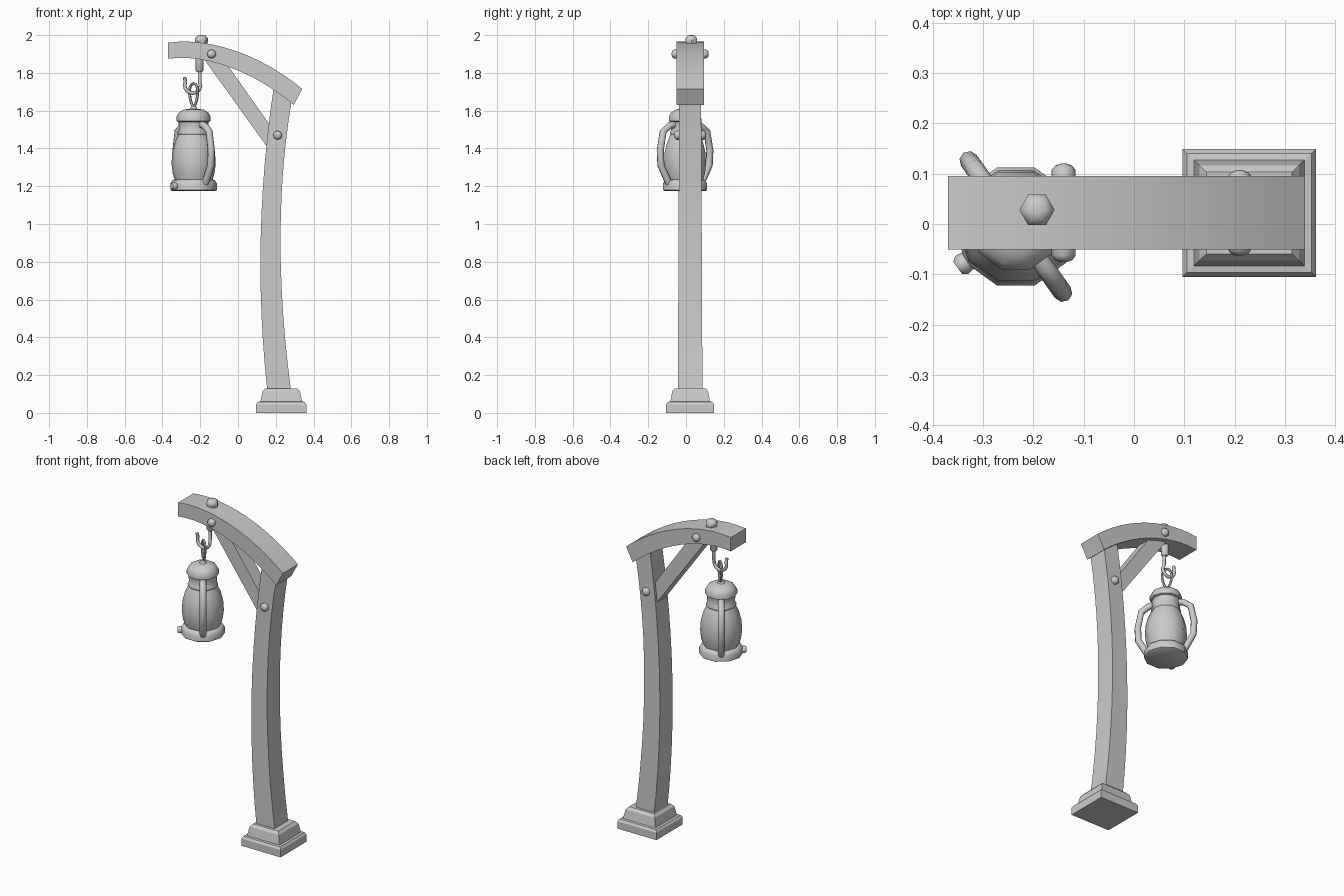
import bpy, bmesh, math
from mathutils import Vector, Matrix

cube = bpy.data.objects.get("Cube")
if cube:
    bpy.data.objects.remove(cube)

grey = bpy.data.materials.new("plain grey")
grey.use_nodes = True
grey.diffuse_color = (0.6, 0.6, 0.6, 1)
grey.node_tree.nodes["Principled BSDF"].inputs["Base Color"].default_value = (0.6, 0.6, 0.6, 1)

MID_Y = 0.022


def finish(name, bm, angle=35):
    bmesh.ops.recalc_face_normals(bm, faces=bm.faces)
    mesh = bpy.data.meshes.new(name)
    bm.to_mesh(mesh)
    bm.free()
    mesh.materials.append(grey)
    obj = bpy.data.objects.new(name, mesh)
    bpy.context.collection.objects.link(obj)
    bpy.ops.object.select_all(action='DESELECT')
    obj.select_set(True)
    bpy.context.view_layer.objects.active = obj
    bpy.ops.object.shade_smooth_by_angle(angle=math.radians(angle))
    return obj


def skin(name, rings, angle=35):
    """Join equal-sized rings of points and cap both ends."""
    bm = bmesh.new()
    loops = [[bm.verts.new(p) for p in ring] for ring in rings]
    n = len(loops[0])
    for a, b in zip(loops, loops[1:]):
        for i in range(n):
            j = (i + 1) % n
            bm.faces.new((a[i], a[j], b[j], b[i]))
    bm.faces.new(loops[0])
    bm.faces.new(loops[-1])
    return finish(name, bm, angle)


def smooth_path(points, steps):
    """Even samples of the polynomial through a few points."""
    pts = [Vector(p) for p in points]
    n = len(pts) - 1
    out = []
    for s in range(steps + 1):
        t = n * s / steps
        p = Vector((0, 0))
        for i, q in enumerate(pts):
            p += q * math.prod((t - j) / (i - j) for j in range(n + 1) if j != i)
        out.append(p)
    return out


def timber(name, side_a, side_b, half_widths, steps):
    """Curved square timber between two edge lines in the xz plane."""
    rings = []
    for k, (a, b) in enumerate(zip(smooth_path(side_a, steps), smooth_path(side_b, steps))):
        t = k / steps
        w = half_widths[0] * (1 - t) + half_widths[1] * t
        rings.append([(p.x, MID_Y + s * w, p.y) for p, s in ((a, -1), (b, -1), (b, 1), (a, 1))])
    return skin(name, rings)


def lathe(name, profile, sides, matrix, angle=50):
    """Turned solid from (radius, height) pairs."""
    rings = []
    for r, h in profile:
        rings.append([matrix @ Vector((r * math.cos(a), r * math.sin(a), h))
                      for a in (math.tau * i / sides for i in range(sides))])
    return skin(name, rings, angle)


def tube(name, points, radius, sides=8, cyclic=False):
    """Round bar along a path."""
    pts = [Vector(p) for p in points]
    curve = bpy.data.curves.new(name, 'CURVE')
    curve.dimensions = '3D'
    curve.bevel_depth = radius
    curve.bevel_resolution = sides // 2 - 2
    curve.use_fill_caps = True
    spline = curve.splines.new('POLY')
    spline.points.add(len(pts) - 1)
    for sp, p in zip(spline.points, pts):
        sp.co = (*p, 1)
    spline.use_cyclic_u = cyclic
    temp = bpy.data.objects.new(name + " path", curve)
    bpy.context.collection.objects.link(temp)
    bpy.context.view_layer.update()
    mesh = temp.evaluated_get(bpy.context.evaluated_depsgraph_get()).to_mesh()
    bm = bmesh.new()
    bm.from_mesh(mesh)
    bpy.data.objects.remove(temp)
    bmesh.ops.remove_doubles(bm, verts=bm.verts, dist=0.0001)
    return finish(name, bm, 50)


# Stepped foot
foot = [(0.133, 0), (0.133, 0.045), (0.124, 0.058), (0.11, 0.06), (0.099, 0.115), (0.085, 0.13)]
skin("foot", [[(0.229 + sx * r, MID_Y + sy * r * 0.955, z)
               for sx, sy in ((-1, -1), (1, -1), (1, 1), (-1, 1))] for r, z in foot], 10)

# Bowed post, arched beam and slanted brace
timber("post", [(0.155, 0.12), (0.12, 0.92), (0.19, 1.73)],
       [(0.28, 0.12), (0.225, 0.93), (0.285, 1.66)], (0.065, 0.058), 12)
timber("beam", [(-0.37, 1.96), (-0.135, 1.95), (0.11, 1.865), (0.34, 1.715)],
       [(-0.37, 1.875), (-0.15, 1.862), (0.08, 1.775), (0.295, 1.63)], (0.073, 0.073), 12)
timber("brace", [(-0.185, 1.88), (0.16, 1.4)], [(-0.075, 1.87), (0.2, 1.48)], (0.042, 0.042), 1)

# Round-headed bolts on both sides of the timbers
for label, x, z, reach in (("beam", -0.14, 1.9, 0.073), ("post", 0.21, 1.47, 0.06)):
    for side, sign in (("front", 1), ("back", -1)):
        m = Matrix.Translation((x, MID_Y, z)) @ Matrix.Rotation(sign * math.pi / 2, 4, 'X')
        lathe(f"{label}_bolt_{side}",
              [(0.024, reach - 0.01), (0.024, reach + 0.012), (0.017, reach + 0.021),
               (0.006, reach + 0.025)], 8, m)

# Hanger bolt through the beam
at_hanger = Matrix.Translation((-0.193, 0.028, 0))
lathe("hanger_cap", [(0.025, 1.94), (0.035, 1.965), (0.035, 1.983), (0.022, 1.997), (0.008, 2.0)],
      6, at_hanger)
lathe("hanger_collar", [(0.022, 1.88), (0.022, 1.815), (0.014, 1.805)], 8,
      Matrix.Translation((-0.204, 0.022, 0)))

# Hook, open towards the right
hook = [(-0.202, 0.02, 1.82), (-0.202, 0.018, 1.75)]
for i in range(10):
    a = math.radians(-5 - 22 * i)
    hook.append((-0.24 + 0.042 * math.cos(a), 0.01, 1.735 + 0.042 * math.sin(a)))
hook.append((-0.282, 0.005, 1.775))
tube("hook", hook, 0.0095)

# Teardrop ring carrying the lantern
ring = []
for i in range(16):
    a = math.tau * i / 16
    w = 0.026 * math.sin(a) * (1 + 0.35 * math.cos(a))
    ring.append((-0.235 + w * 0.8, 0.003 - w * 0.6, 1.682 + 0.062 * math.cos(a)))
tube("ring", ring, 0.0075, 6, True)

# Lantern body, turned as one shell
centre = Matrix.Translation((-0.235, -0.005, 0))
lathe("lantern_base", [(0.115, 1.175), (0.123, 1.18), (0.123, 1.215), (0.112, 1.232), (0.095, 1.238)],
      10, centre)
lathe("lantern_glass", [(0.098, 1.225), (0.111, 1.27), (0.117, 1.32), (0.113, 1.38),
                        (0.099, 1.435), (0.078, 1.48)], 10, centre)
lathe("lantern_neck", [(0.074, 1.465), (0.084, 1.475), (0.084, 1.485), (0.078, 1.495),
                       (0.079, 1.54), (0.083, 1.55)], 10, centre)
lathe("lantern_cap", [(0.08, 1.54), (0.09, 1.545), (0.09, 1.568), (0.078, 1.59),
                      (0.052, 1.606), (0.02, 1.61), (0.012, 1.625)], 10, centre)

# Bent side handles
out = Vector((0.58, -0.815, 0))
handle = [(0.07, 1.525), (0.098, 1.522), (0.142, 1.49), (0.161, 1.39), (0.157, 1.31), (0.105, 1.215)]
for side, sign in (("left", 1), ("right", -1)):
    tube(f"handle_{side}", [centre @ (out * r * sign + Vector((0, 0, z))) for r, z in handle], 0.019)

# Wick knob on the base
turn = Vector((-0.815, -0.58, 0)).to_track_quat('Z', 'Y').to_matrix().to_4x4()
lathe("wick_knob", [(0.012, 0.1), (0.02, 0.117), (0.022, 0.132), (0.015, 0.142)], 8,
      Matrix.Translation((-0.235, -0.005, 1.2)) @ turn)
